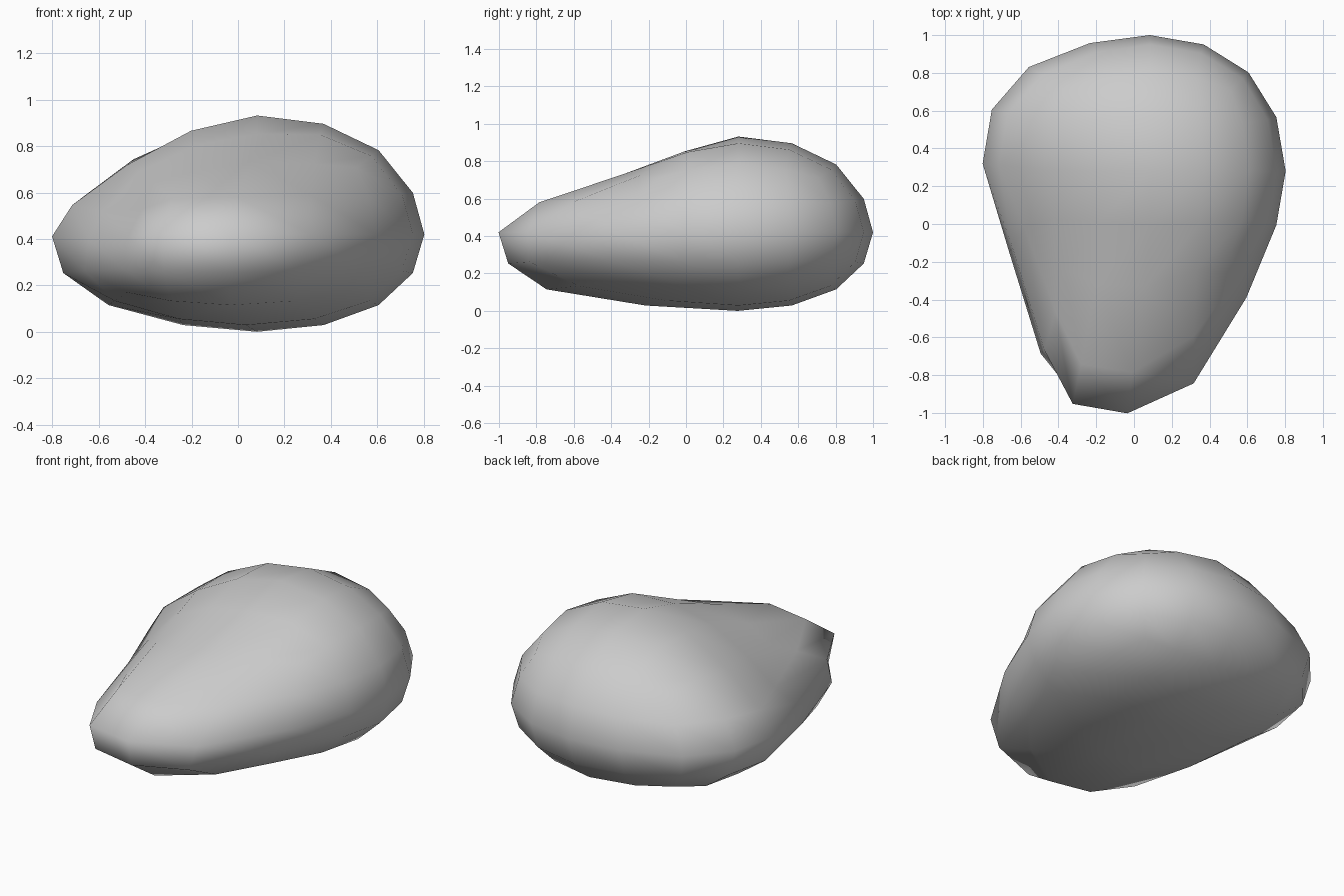
import bpy
from mathutils import Vector

if "Cube" in bpy.data.objects:
    bpy.data.objects.remove(bpy.data.objects["Cube"])

# Rounded pebble blank: subdivided cube
bpy.ops.mesh.primitive_cube_add(size=2)
pebble = bpy.context.object
pebble.name = "pebble"
sub = pebble.modifiers.new("round", 'SUBSURF')
sub.levels = 2
bpy.ops.object.modifier_apply(modifier=sub.name)
verts = pebble.data.vertices

# Work in a unit-proportioned ball, flatten differently above and below the waist
radius = max(v.co.x for v in verts)
WAIST, UP, DOWN = 0.42, 0.512, 0.42
R = 0.72


def place(p):
    t = p.z / R
    z = UP * (t - 0.33 * t * (1 - t) ** 2) if t > 0 else DOWN * t
    return Vector((p.x + 0.083, p.y + 0.28, WAIST + z))


def falloff(p, centre, inner, outer):
    t = (outer - (p - Vector(centre)).length) / (outer - inner)
    t = min(1, max(0, t))
    return t * t * (3 - 2 * t)


# Soft pulls: centre on the ball, displacement, full radius, end radius
pulls = [
    ((-0.12, -0.68, -0.19), (-0.13, -0.56, 0.0), 0.26, 0.90),   # blunt nose
    ((-0.70, 0.12, -0.12), (-0.165, 0.04, 0.0), 0.22, 0.88),    # left bulge
    ((-0.60, -0.42, 0.0), (0.10, -0.02, 0.0), 0.18, 0.45),      # left flank, drawn in
    ((0.30, -0.66, 0.0), (0.05, -0.01, 0.0), 0.10, 0.40),       # right of the nose
    ((0.0, -0.48, 0.55), (0.0, 0.0, -0.05), 0.15, 0.45),        # hollow above the nose
    ((-0.52, -0.22, 0.42), (0.0, 0.0, -0.07), 0.15, 0.62),      # upper left hollow
]
for v in verts:
    ball = v.co * (R / radius)
    v.co = place(ball)
    for centre, move, inner, outer in pulls:
        v.co += Vector(move) * falloff(ball, centre, inner, outer)

# Stand on the ground
low = min(v.co.z for v in verts)
for v in verts:
    v.co.z -= low
bpy.ops.object.shade_smooth()
